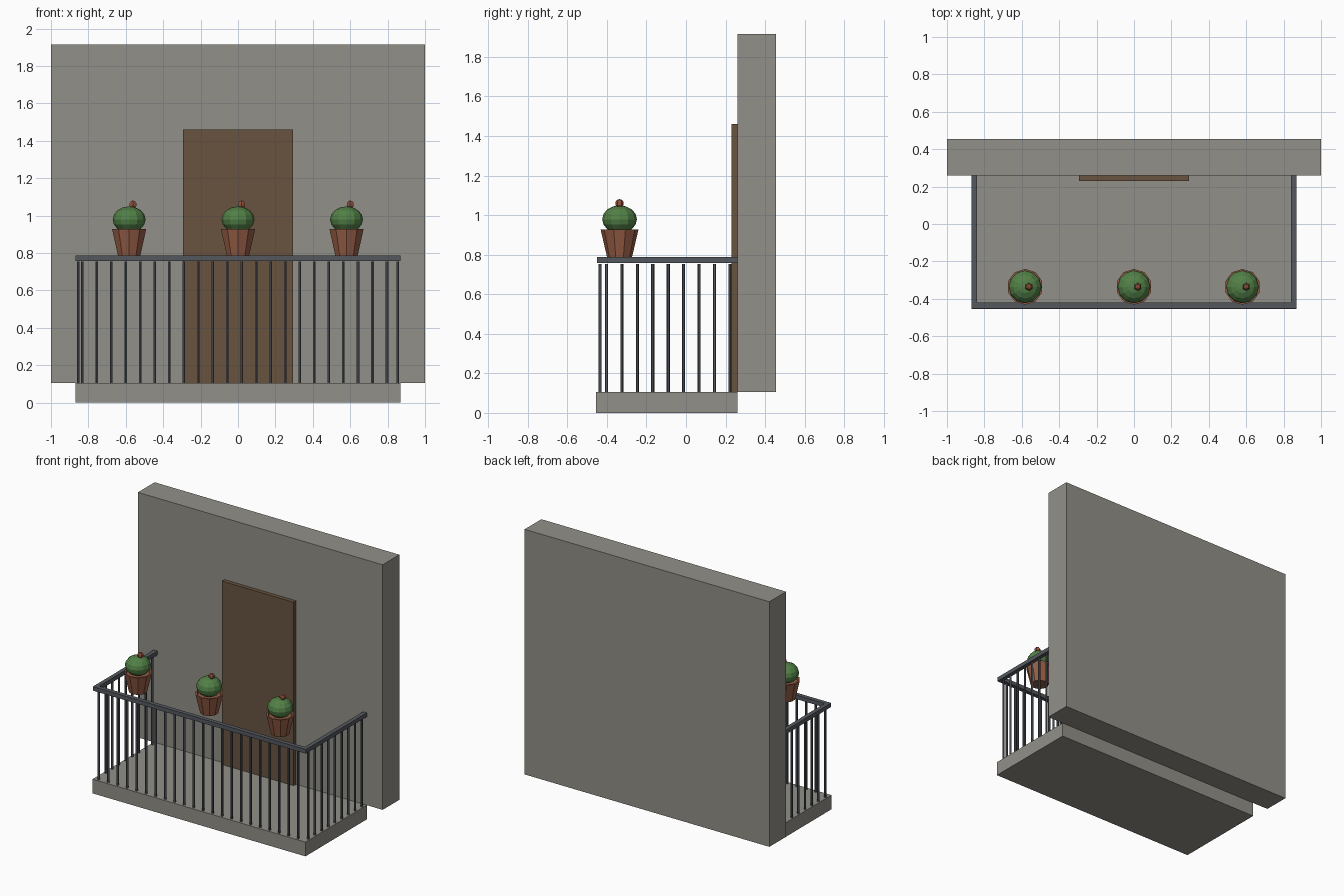
import bpy, bmesh, math
from mathutils import Matrix

if "Cube" in bpy.data.objects:
    bpy.data.objects.remove(bpy.data.objects["Cube"])


def material(name, srgb):
    m = bpy.data.materials.new(name)
    lin = [((c / 255 + 0.055) / 1.055) ** 2.4 for c in srgb]
    m.diffuse_color = (*lin, 1)
    m.use_nodes = True
    m.node_tree.nodes["Principled BSDF"].inputs["Base Color"].default_value = m.diffuse_color
    return m


STONE = material("stone_grey", (146, 144, 136))
WOOD = material("door_brown", (104, 84, 64))
IRON = material("iron_grey", (84, 88, 94))
CLAY = material("terracotta", (148, 92, 68))
GREEN = material("cactus_green", (82, 128, 70))
BLOOM = material("flower_rust", (146, 82, 62))


def finish(name, bm, mat, smooth=None):
    me = bpy.data.meshes.new(name)
    bmesh.ops.recalc_face_normals(bm, faces=bm.faces)
    bm.to_mesh(me)
    bm.free()
    me.materials.append(mat)
    ob = bpy.data.objects.new(name, me)
    bpy.context.collection.objects.link(ob)
    if smooth:
        bpy.ops.object.select_all(action='DESELECT')
        ob.select_set(True)
        bpy.context.view_layer.objects.active = ob
        bpy.ops.object.shade_smooth_by_angle(angle=math.radians(smooth))
    return ob


def box(name, lo, hi, mat):
    bm = bmesh.new()
    size = [b - a for a, b in zip(lo, hi)]
    mid = [(a + b) / 2 for a, b in zip(lo, hi)]
    bmesh.ops.create_cube(bm, size=1, matrix=Matrix.Translation(mid) @ Matrix.Diagonal((*size, 1)))
    return finish(name, bm, mat)


def ball(name, centre, r, rz, seg, rings, mat):
    bm = bmesh.new()
    bmesh.ops.create_uvsphere(bm, u_segments=seg, v_segments=rings, radius=1,
                              matrix=Matrix.Translation(centre) @ Matrix.Diagonal((r, r, rz, 1)))
    return finish(name, bm, mat)


# Wall, floor slab and door
box("wall", (-1, 0.26, 0.105), (1, 0.455, 1.915), STONE)
box("floor_slab", (-0.87, -0.455, 0), (0.87, 0.26, 0.105), STONE)
box("door", (-0.293, 0.231, 0.105), (0.293, 0.262, 1.46), WOOD)

# Handrails
box("front_rail", (-0.87, -0.451, 0.757), (0.87, -0.42, 0.787), IRON)
for side, s in (("left", -1), ("right", 1)):
    xs = sorted((s * 0.839, s * 0.87))
    box(side + "_rail", (xs[0], -0.42, 0.757), (xs[1], 0.26, 0.787), IRON)


# Balusters
def balusters(name, points):
    bm = bmesh.new()
    for x, y in points:
        bmesh.ops.create_cone(bm, cap_ends=True, segments=6, radius1=0.008, radius2=0.008,
                              depth=0.652, matrix=Matrix.Translation((x, y, 0.428)))
    return finish(name, bm, IRON)


balusters("front_balusters", [(-0.833 + 0.0776 * i, -0.435) for i in range(22)])
for side, s in (("left", -1), ("right", 1)):
    balusters(side + "_balusters", [(s * 0.855, -0.402 + 0.078 * i) for i in range(9)])

# Potted cacti standing on the front rail
PROFILE = [(0.063, 0.787), (0.096, 0.928), (0.084, 0.928), (0.08, 0.912)]
for label, x in (("left", -0.582), ("middle", 0), ("right", 0.58)):
    y = -0.336
    bm = bmesh.new()
    rings = [[bm.verts.new((x + r * math.sin(a), y + r * math.cos(a), z))
              for a in (math.tau * k / 10 for k in range(10))] for r, z in PROFILE]
    for low, high in zip(rings, rings[1:]):
        for k in range(10):
            n = (k + 1) % 10
            bm.faces.new((low[k], low[n], high[n], high[k]))
    bm.faces.new(rings[0])
    bm.faces.new(rings[-1])
    finish(label + "_pot", bm, CLAY)
    ball(label + "_cactus", (x, y, 0.979), 0.088, 0.07, 12, 8, GREEN)
    ball(label + "_flower", (x + 0.02, y, 1.059), 0.022, 0.022, 6, 5, BLOOM)
